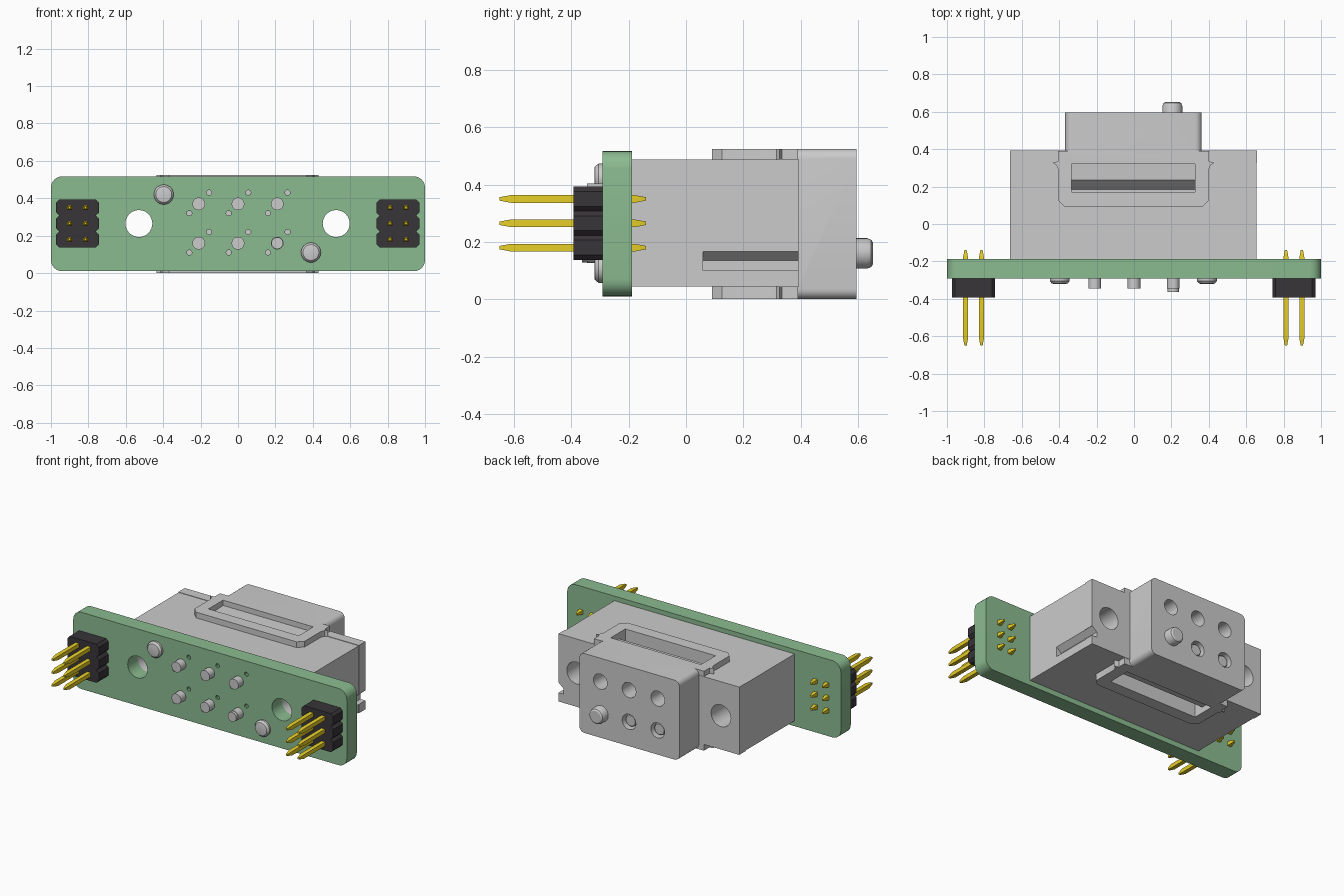
import bpy, bmesh
from math import sin, cos, pi

if "Cube" in bpy.data.objects:
    bpy.data.objects.remove(bpy.data.objects["Cube"])


def mat(name, rgb):
    m = bpy.data.materials.new(name)
    m.diffuse_color = (*rgb, 1)
    m.use_nodes = True
    m.node_tree.nodes["Principled BSDF"].inputs["Base Color"].default_value = m.diffuse_color
    return m


GREEN = mat("board_green", (0.26, 0.50, 0.28))
BLACK = mat("header_black", (0.04, 0.035, 0.04))
GOLD = mat("pin_gold", (0.80, 0.62, 0.02))
H = 0.525            # overall height, also used to flip top details to the underside


def circle(u, v, r, n=32):
    return [(u + r * cos(2 * pi * i / n), v + r * sin(2 * pi * i / n)) for i in range(n)]


def rect(u0, u1, v0, v1, r=0.0, n=6):
    if r == 0:
        return [(u0, v0), (u1, v0), (u1, v1), (u0, v1)]
    pts = []
    for k, (cu, cv) in enumerate([(u1 - r, v1 - r), (u0 + r, v1 - r), (u0 + r, v0 + r), (u1 - r, v0 + r)]):
        for i in range(n + 1):
            a = pi / 2 * (k + i / n)
            pts.append((cu + r * cos(a), cv + r * sin(a)))
    return pts


def loft(name, outlines, rings, axis="y", material=None):
    """Sweep each outline along an axis; rings are (position, scale) pairs."""
    bm = bmesh.new()
    for pts in outlines:
        us, vs = [p[0] for p in pts], [p[1] for p in pts]
        cu, cv = (min(us) + max(us)) / 2, (min(vs) + max(vs)) / 2
        loops = []
        for a, s in rings:
            loop = []
            for u, v in pts:
                u, v = cu + (u - cu) * s, cv + (v - cv) * s
                co = {"x": (a, u, v), "y": (u, a, v), "z": (u, v, a)}[axis]
                loop.append(bm.verts.new(co))
            loops.append(loop)
        n = len(pts)
        for l0, l1 in zip(loops, loops[1:]):
            for i in range(n):
                bm.faces.new((l0[i], l0[(i + 1) % n], l1[(i + 1) % n], l1[i]))
        bm.faces.new(loops[0])
        bm.faces.new(loops[-1])
    bmesh.ops.recalc_face_normals(bm, faces=bm.faces)
    me = bpy.data.meshes.new(name)
    bm.to_mesh(me)
    bm.free()
    ob = bpy.data.objects.new(name, me)
    bpy.context.collection.objects.link(ob)
    if material:
        me.materials.append(material)
    return ob


def combine(target, other, op="DIFFERENCE"):
    mod = target.modifiers.new("bool", "BOOLEAN")
    mod.operation, mod.object, mod.solver = op, other, "EXACT"
    bpy.context.view_layer.objects.active = target
    bpy.ops.object.modifier_apply(modifier=mod.name)
    bpy.data.objects.remove(other)


# Circuit board with mounting holes and small vias
board = loft("circuit_board", [rect(-1, 1, 0.01, 0.517, 0.06)], [(-0.292, 1), (-0.188, 1)], material=GREEN)
mounts = [circle(x, 0.265, 0.072) for x in (-0.53, 0.525)]
combine(board, loft("mount_cutter", mounts, [(-0.4, 1), (0, 1)]))
vias = [circle(-0.155 - 0.105 * (row % 2) + 0.21 * i, z, 0.014, 10)
        for row, z in enumerate((0.43, 0.32, 0.22, 0.11)) for i in range(3)]
combine(board, loft("via_cutter", vias, [(-0.4, 1), (0, 1)]))

# Connector housing: body, rear flange, latch frame and mating block in one solid
housing = loft("connector_housing", [rect(-0.662, 0.655, 0.045, 0.487)], [(-0.188, 1), (0.36, 1)])
combine(housing, loft("flange", [rect(-0.664, 0.657, 0.042, 0.490)], [(0.325, 1), (0.392, 1)]), "UNION")
frame = [(-0.37, 0.09), (0.365, 0.09), (0.40, 0.125), (0.40, 0.29), (0.41, 0.315), (0.43, 0.327),
         (0.40, 0.335), (0.40, 0.39), (-0.405, 0.39), (-0.405, 0.335), (-0.435, 0.327),
         (-0.415, 0.315), (-0.405, 0.29), (-0.405, 0.125)]
combine(housing, loft("frame", [frame], [(0, 1), (H, 1)], "z"), "UNION")
combine(housing, loft("block", [rect(-0.368, 0.362, 0, H, 0.035)], [(0.35, 1), (0.595, 1)]), "UNION")

# Latch windows on top and underside, each with a sloped inner ramp
window = [(0.322, 0.56), (0.322, 0.49), (0.235, 0.485), (0.185, 0.43), (0.17, 0.43), (0.17, 0.56)]
for prof in (window, [(y, H - z) for y, z in window]):
    combine(housing, loft("window_cutter", [prof], [(-0.335, 1), (0.325, 1)], "x"))

# Key groove on the right side
groove = [(0.70, 0.10), (0.62, 0.10), (0.62, 0.135), (0.655, 0.166), (0.70, 0.166)]
combine(housing, loft("groove_cutter", [groove], [(0.06, 1), (0.45, 1)]))

# Screw holes and contact cavities
combine(housing, loft("screw_cutter", mounts, [(-0.4, 1), (0.5, 1)]))
cells = [(x, z) for x in (-0.21, 0, 0.21) for z in (0.37, 0.16)]
combine(housing, loft("cavity_cutter", [circle(x, z, 0.05) for x, z in cells], [(0.45, 1), (0.7, 1)]))
combine(housing, loft("bore_cutter", [circle(x, z, 0.028, 24) for x, z in cells], [(0.30, 1), (0.5, 1)]))

# Lower cavity seals and the protruding keying plug
seals = [circle(x, 0.16, 0.04) for x in (-0.21, 0)]
loft("cavity_seals", seals, [(0.44, 1), (0.57, 1), (0.578, 0.85)])
loft("keying_plug", [circle(0.205, 0.16, 0.053)], [(0.44, 1), (0.632, 1), (0.646, 0.9), (0.652, 0.72)])

# Solder tails and locating posts through the board front
tails = [circle(x, z, 0.034) for x, z in cells]
loft("solder_tails", tails, [(-0.345, 1), (-0.18, 1)])
loft("long_tail", [circle(0.21, 0.16, 0.031)], [(-0.363, 1), (-0.3, 1)])
posts = [circle(x, z, 0.053) for x, z in ((-0.397, 0.42), (0.39, 0.11))]
loft("locating_posts", posts, [(-0.32, 0.66), (-0.318, 0.8), (-0.305, 1), (-0.18, 1)])

# Two six-pin headers with notched black bases and tapered gold pins
for side, cx in (("left", -0.858), ("right", 0.855)):
    rows = (0.18, 0.265, 0.35)
    edge = [(du, z + dz) for z in rows
            for du, dz in ((0.098, -0.0425), (0.115, -0.026), (0.115, 0.026), (0.098, 0.0425))]
    edge = [p for i, p in enumerate(edge) if i == 0 or abs(p[1] - edge[i - 1][1]) > 1e-4]
    base = [(cx + u, z) for u, z in edge] + [(cx - u, z) for u, z in reversed(edge)]
    loft(side + "_header_base", [base], [(-0.392, 1), (-0.292, 1)], material=BLACK)
    pins = [rect(x - 0.0135, x + 0.0135, z - 0.0135, z + 0.0135)
            for x in (cx - 0.0425, cx + 0.0425) for z in rows]
    loft(side + "_header_pins", pins,
         [(-0.65, 0.45), (-0.61, 1), (-0.18, 1), (-0.14, 0.45)], material=GOLD)

# Smooth the round surfaces while keeping hard edges
for ob in bpy.context.scene.objects:
    ob.select_set(True)
bpy.context.view_layer.objects.active = housing
bpy.ops.object.shade_smooth_by_angle(angle=0.45)
